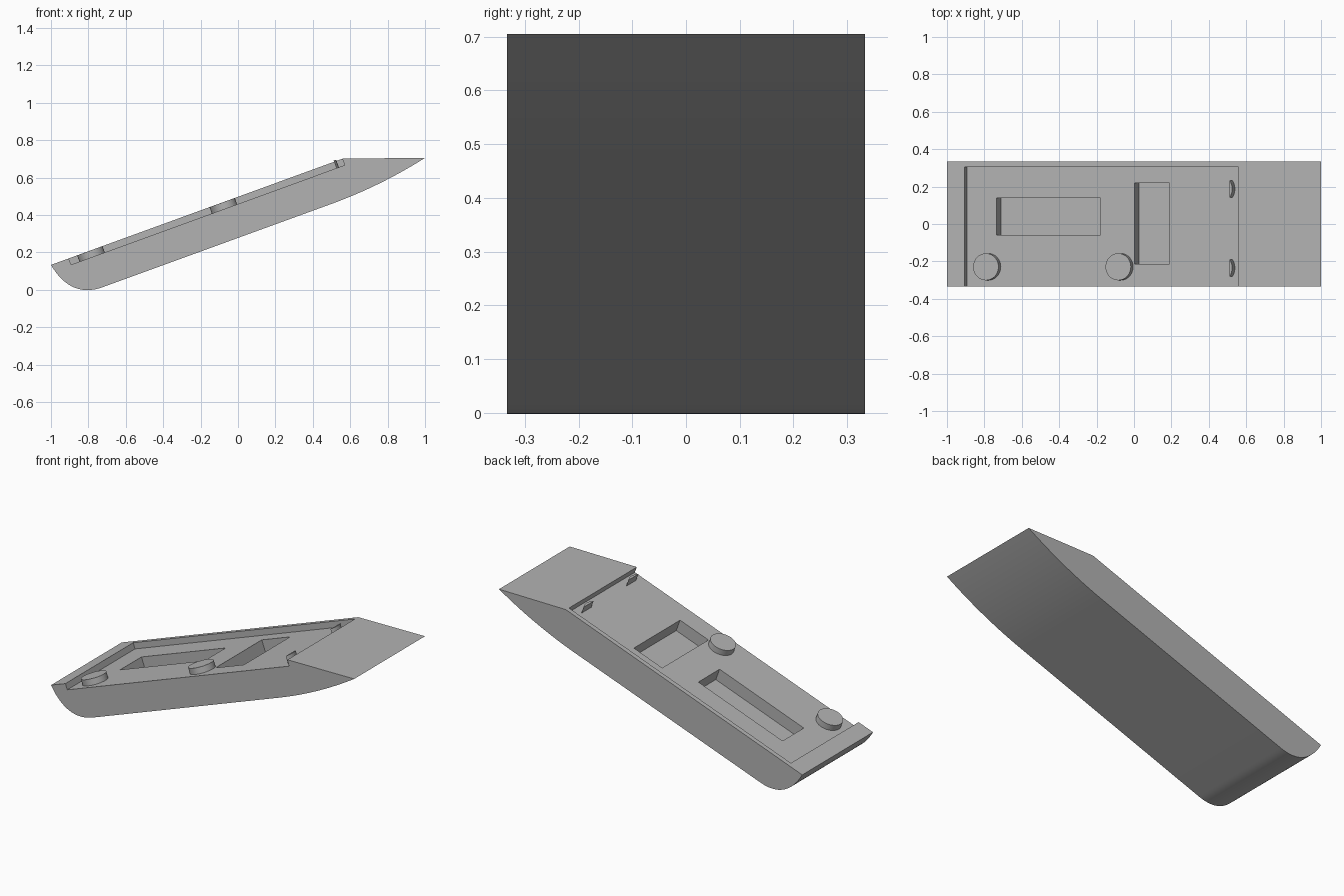
import bpy, bmesh, math
from mathutils import Matrix, Vector
from mathutils.geometry import interpolate_bezier

if "Cube" in bpy.data.objects:
    bpy.data.objects.remove(bpy.data.objects["Cube"])

HALF_WIDTH = 0.333
RECESS = 0.036
# Frame of the sloping deck: x runs up the slope, z is the deck normal
DECK = Matrix.Translation((-1, 0, 0.133)) @ Matrix.Rotation(math.radians(-20), 4, 'Y')

grey = bpy.data.materials.new("plain_grey")
grey.use_nodes = True
GREY = (0.45, 0.45, 0.45, 1)
grey.diffuse_color = GREY
grey.node_tree.nodes["Principled BSDF"].inputs["Base Color"].default_value = GREY


def finish(name, bm):
    bmesh.ops.recalc_face_normals(bm, faces=bm.faces)
    mesh = bpy.data.meshes.new(name)
    bm.to_mesh(mesh)
    bm.free()
    ob = bpy.data.objects.new(name, mesh)
    mesh.materials.append(grey)
    bpy.context.collection.objects.link(ob)
    return ob


def prism(name, points, direction, matrix=Matrix()):
    """Extrude a closed outline along a direction."""
    bm = bmesh.new()
    face = bm.faces.new([bm.verts.new(p) for p in points])
    out = bmesh.ops.extrude_face_region(bm, geom=[face])
    moved = [g for g in out["geom"] if isinstance(g, bmesh.types.BMVert)]
    bmesh.ops.translate(bm, verts=moved, vec=direction)
    bm.transform(matrix)
    return finish(name, bm)


def deck_block(name, u, y, n):
    """Box given by its ranges in the deck frame."""
    outline = [(u[0], y[0], n[0]), (u[1], y[0], n[0]), (u[1], y[1], n[0]), (u[0], y[1], n[0])]
    return prism(name, outline, (0, 0, n[1] - n[0]), DECK)


def smooth(ob):
    bpy.ops.object.select_all(action='DESELECT')
    ob.select_set(True)
    bpy.context.view_layer.objects.active = ob
    bpy.ops.object.shade_smooth_by_angle(angle=math.radians(14))


def curve(*pts):
    return interpolate_bezier(*[Vector((x, -HALF_WIDTH, z)) for x, z in pts], 24)


# Hull: rounded low end, straight underside, curve up to the pointed end
low_end = curve((-1, 0.133), (-0.94, 0.03), (-0.85, -0.034), (-0.72, 0.015))
high_end = curve((0.5, 0.459), (0.673, 0.522), (0.84, 0.604), (1, 0.705))
ridge = [Vector((0.56, -HALF_WIDTH, 0.701))]
hull = prism("hull", low_end + high_end + ridge, (0, 2 * HALF_WIDTH, 0))

# Deck recess, open at the front, and its two pockets
cutters = [
    deck_block("recess_cutter", (0.101, 1.658), (-0.5, 0.305), (-RECESS, 0.2)),
    deck_block("long_pocket_cutter", (0.269, 0.86), (-0.06, 0.14), (-RECESS - 0.073, 0.1)),
    deck_block("wide_pocket_cutter", (1.054, 1.253), (-0.215, 0.22), (-RECESS - 0.073, 0.1)),
]
bpy.context.view_layer.objects.active = hull
for cutter in cutters:
    cutter.hide_render = True
    mod = hull.modifiers.new(cutter.name, 'BOOLEAN')
    mod.operation = 'DIFFERENCE'
    mod.solver = 'EXACT'
    mod.object = cutter
    bpy.ops.object.modifier_apply(modifier=mod.name)
    bpy.data.objects.remove(cutter)
smooth(hull)

# Round pads flush with the deck rim
for name, u in (("low_pad", 0.221), ("high_pad", 0.974)):
    bm = bmesh.new()
    bmesh.ops.create_cone(bm, cap_ends=True, segments=48, radius1=0.072, radius2=0.072,
                          depth=RECESS + 0.002,
                          matrix=DECK @ Matrix.Translation((u, -0.229, -RECESS / 2 - 0.001)))
    smooth(finish(name, bm))

# Tabs with a flat lower side and a bowed upper side
for name, y in (("back_tab", 0.187), ("front_tab", -0.235)):
    steps = [i / 12 * 2 - 1 for i in range(13)]
    outline = [(1.611 + 0.014 * (1 - t * t), y + 0.046 * t, -RECESS - 0.002) for t in steps]
    smooth(prism(name, outline, (0, 0, 0.045), DECK))
